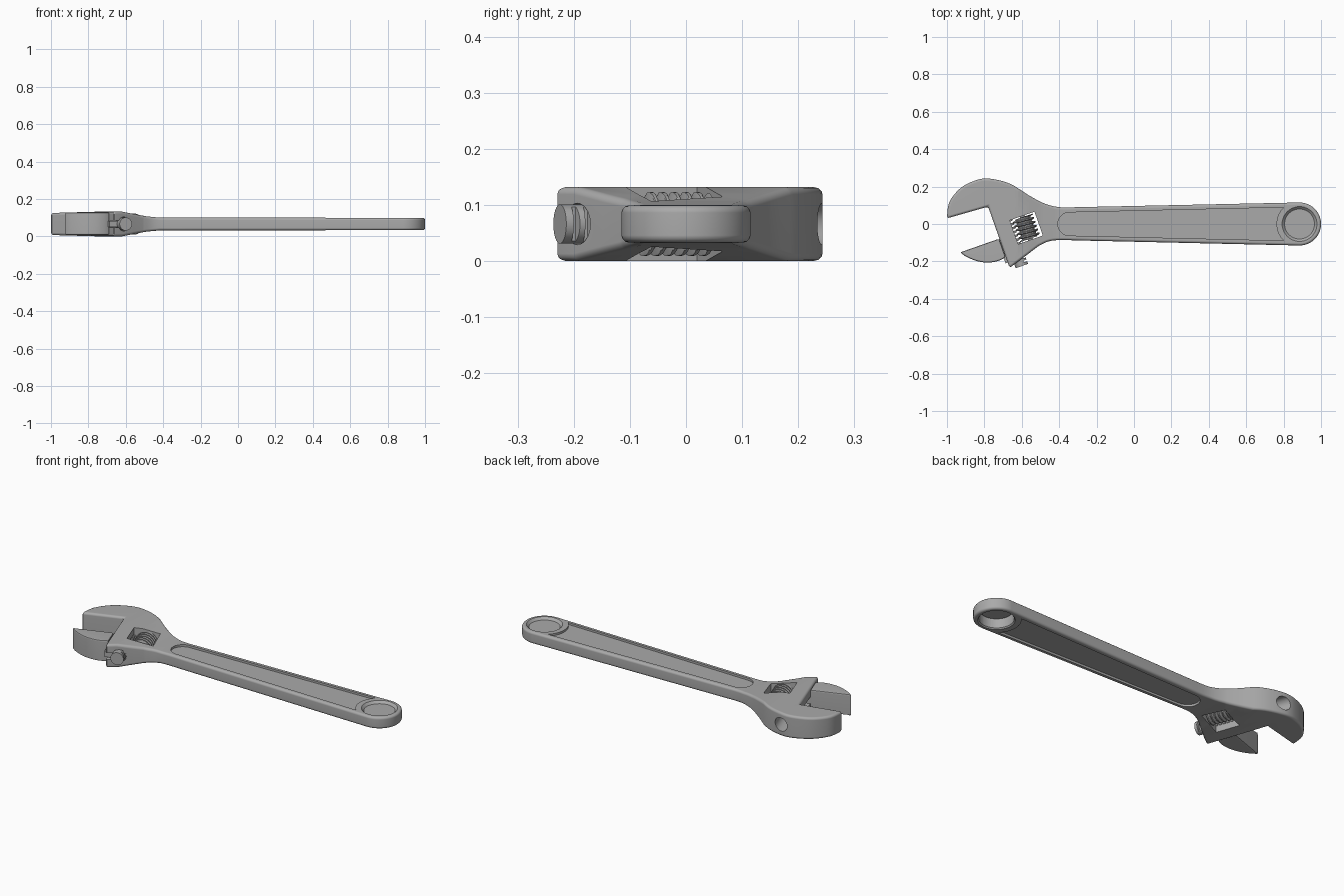
import bpy, bmesh, math
from mathutils import Matrix, Vector

old = bpy.data.objects.get("Cube")
if old:
    bpy.data.objects.remove(old)

steel = bpy.data.materials.new("steel grey")
steel.use_nodes = True
GREY = (0.4, 0.4, 0.4, 1)
steel.diffuse_color = GREY
steel.node_tree.nodes["Principled BSDF"].inputs["Base Color"].default_value = GREY

MID = 0.066                                   # mid-plane height of the tool
P = Vector((-0.665, -0.235, MID))             # heel of the jaw seat
U = Vector((0.944, 0.331, 0)).normalized()    # away from the jaw opening
V = Vector((-U.y, U.x, 0))                    # along the jaw slide
JAW = Matrix((U, V, (0, 0, 1))).transposed().to_4x4()
JAW.translation = P
FLAT = Matrix.Translation((0, 0, MID))


def make(name, bm):
    bmesh.ops.recalc_face_normals(bm, faces=bm.faces)
    me = bpy.data.meshes.new(name)
    bm.to_mesh(me)
    bm.free()
    me.materials.append(steel)
    ob = bpy.data.objects.new(name, me)
    bpy.context.collection.objects.link(ob)
    return ob


def prism(name, pts, lo, hi, frame=FLAT):
    bm = bmesh.new()
    face = bm.faces.new([bm.verts.new(frame @ Vector((x, y, lo))) for x, y in pts])
    top = bmesh.ops.extrude_face_region(bm, geom=[face])["geom"]
    bmesh.ops.translate(bm, vec=(0, 0, hi - lo),
                        verts=[g for g in top if isinstance(g, bmesh.types.BMVert)])
    return make(name, bm)


def block(name, u0, u1, v0, v1, half):
    return prism(name, [(u0, v0), (u1, v0), (u1, v1), (u0, v1)], -half, half, JAW)


def rod(name, u, v0, v1, r, sides=32):
    bm = bmesh.new()
    place = JAW @ Matrix.Translation((u, (v0 + v1) / 2, 0)) @ Matrix.Rotation(-math.pi / 2, 4, "X")
    bmesh.ops.create_cone(bm, cap_ends=True, segments=sides, radius1=r, radius2=r,
                          depth=v1 - v0, matrix=place)
    return make(name, bm)


def arc(cx, cy, r, a0, a1, n):
    angles = [math.radians(a0 + (a1 - a0) * i / n) for i in range(n + 1)]
    return [(cx + r * math.cos(a), cy + r * math.sin(a)) for a in angles]


def smooth_line(pts, n=4):
    # Catmull-Rom curve through the points
    p = [Vector(q) for q in [pts[0]] + pts + [pts[-1]]]
    out = []
    for a, b, c, d in zip(p, p[1:], p[2:], p[3:]):
        for i in range(n):
            t = i / n
            out.append(tuple(0.5 * (2 * b + (c - a) * t + (2 * a - 5 * b + 4 * c - d) * t * t
                                    + (3 * b - a - 3 * c + d) * t ** 3)))
    return out + [pts[-1]]


def apply(ob, kind, **settings):
    mod = ob.modifiers.new(kind, kind)
    for key, value in settings.items():
        setattr(mod, key, value)
    bpy.context.view_layer.objects.active = ob
    bpy.ops.object.modifier_apply(modifier=mod.name)


def bevel(ob, width, segments):
    apply(ob, "BEVEL", width=width, segments=segments, limit_method="ANGLE",
          angle_limit=math.radians(50), use_clamp_overlap=False)


def cut(ob, *cutters):
    for c in cutters:
        c.hide_render = True
        apply(ob, "BOOLEAN", operation="DIFFERENCE", solver="EXACT", object=c)
        bpy.data.objects.remove(c)


def shade(ob, angle=35):
    bpy.ops.object.select_all(action="DESELECT")
    ob.select_set(True)
    bpy.context.view_layer.objects.active = ob
    bpy.ops.object.shade_smooth_by_angle(angle=math.radians(angle))
    mod = ob.modifiers.new("face weighted normals", "WEIGHTED_NORMAL")
    mod.keep_sharp = True


# Body: one outline for the fixed jaw, neck, handle and end ring
RING_X = 0.885
crown = smooth_line([(-1, 0.03), (-0.988, 0.115), (-0.93, 0.19), (-0.85, 0.232), (-0.775, 0.243),
                     (-0.665, 0.216), (-0.56, 0.152), (-0.48, 0.11), (-0.4, 0.09), (-0.3, 0.09)])
belly = smooth_line([(-0.3, -0.088), (-0.4, -0.086), (-0.46, -0.094), (-0.51, -0.118)])
outline = crown + arc(RING_X, 0, 0.115, 91, -91, 32) + belly + [(P.x, P.y), (-0.78, 0.093)]
body = prism("wrench_body", outline, -1, 1)

# Thickness along the length: thick head, sloped neck, thin handle
thickness = [(-1.1, 0.056), (-0.75, 0.066), (-0.62, 0.066), (-0.55, 0.052),
             (-0.49, 0.041), (-0.42, 0.034), (1.1, 0.033)]
bm = bmesh.new()
bm.from_mesh(body.data)
for x, _ in thickness[1:-1]:
    bmesh.ops.bisect_plane(bm, geom=bm.verts[:] + bm.edges[:] + bm.faces[:], dist=0.002,
                           plane_co=(x, 0, 0), plane_no=(1, 0, 0))
for vert in bm.verts:
    for (x0, h0), (x1, h1) in zip(thickness, thickness[1:]):
        if x0 <= vert.co.x < x1:
            half = h0 + (h1 - h0) * (vert.co.x - x0) / (x1 - x0)
            vert.co.z = MID + math.copysign(half, vert.co.z - MID)
            break
bm.to_mesh(body.data)
bm.free()
bevel(body, 0.013, 3)

# Sunken panels on both faces of the handle, ending in an arc around the ring
panel = arc(-0.345, 0, 0.062, 90, 270, 16) + arc(RING_X, 0, 0.123, 226, 134, 16)
for lo, hi in ((0.022, 0.2), (-0.2, -0.022)):
    cut(body, prism("panel_cutter", panel, lo, hi))

# Hanging hole with chamfered rims
cut(body, prism("hole_cutter", arc(RING_X, 0, 0.087, 0, 352.5, 47), -0.2, 0.2))
for side in (-1, 1):
    bm = bmesh.new()
    bmesh.ops.create_cone(bm, cap_ends=True, segments=48, radius1=0.08, radius2=0.12, depth=0.04,
                          matrix=Matrix.Translation((RING_X, 0, MID + side * 0.04))
                          @ Matrix.Rotation(0 if side > 0 else math.pi, 4, "X"))
    cut(body, make("chamfer_cutter", bm))

# Slide channel, its slot in the jaw seat, and the window for the screw
cut(body, rod("channel_cutter", 0.065, -0.1, 0.6, 0.037),
    block("slot_cutter", -0.05, 0.065, -0.1, 0.347, 0.019),
    block("window_cutter", 0.085, 0.225, 0.105, 0.24, 0.2))
shade(body)

# Sliding jaw with its web
jaw_back = smooth_line([(-0.222, 0.166), (-0.2, 0.135), (-0.16, 0.098), (-0.118, 0.073),
                        (-0.07, 0.058), (-0.03, 0.056), (-0.001, 0.062)])
jaw = prism("sliding_jaw", [(-0.001, 0.166)] + jaw_back, -0.058, 0.062, JAW)
bevel(jaw, 0.009, 2)
shade(jaw)
block("jaw_web", -0.012, 0.065, 0.03, 0.164, 0.017)

# Round slide with rack teeth facing the screw
PITCH = 0.022
rack = rod("jaw_slide", 0.065, -0.012, 0.25, 0.035)
for i in range(11):
    v = i * PITCH
    cut(rack, prism("tooth_cutter", [(0.082, v + 0.004), (0.12, v), (0.12, v + 0.016),
                                     (0.082, v + 0.012)], -0.1, 0.1, JAW))
shade(rack)

# Adjusting screw: a helical thread on a pin
SIDES, ROWS, LENGTH = 32, 72, 0.122
bm = bmesh.new()
rings = []
for j in range(ROWS + 1):
    y = LENGTH * j / ROWS
    ring = []
    for i in range(SIDES):
        phase = (y / PITCH - i / SIDES) % 1
        r = 0.041 + 0.016 * min(1, max(0, 2.2 - abs(phase - 0.5) * 7))
        a = math.tau * i / SIDES
        ring.append(bm.verts.new(JAW @ Vector((0.155 + r * math.cos(a), 0.1115 + y, r * math.sin(a)))))
    rings.append(ring)
for a, b in zip(rings, rings[1:]):
    for i in range(SIDES):
        k = (i + 1) % SIDES
        bm.faces.new((a[i], a[k], b[k], b[i]))
bm.faces.new(rings[0])
bm.faces.new(rings[-1])
shade(make("adjusting_screw", bm), 30)
shade(rod("screw_pin", 0.155, 0.09, 0.255, 0.014, 16))
